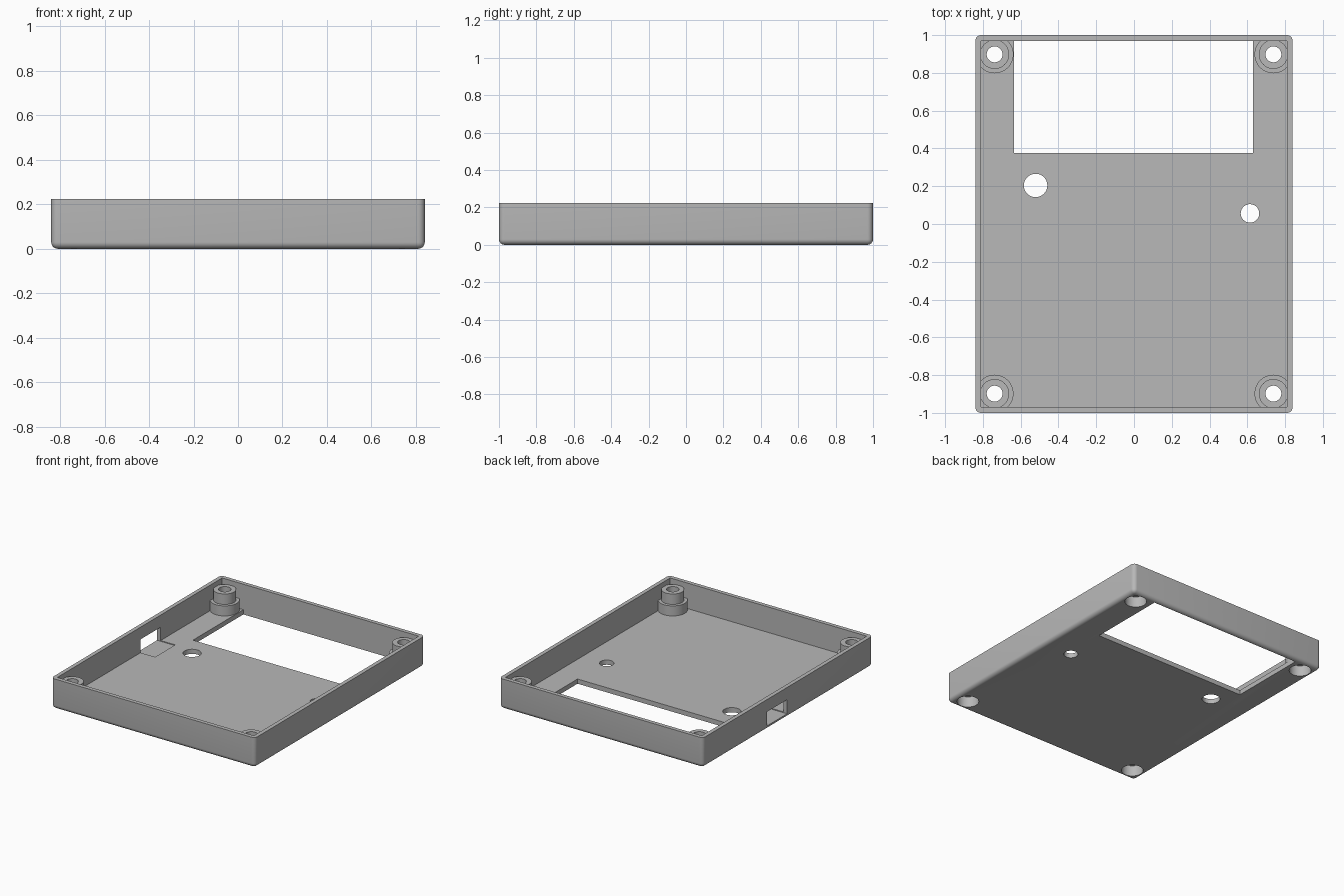
import bpy
import bmesh
import math
from mathutils import Vector

if "Cube" in bpy.data.objects:
    bpy.data.objects.remove(bpy.data.objects["Cube"], do_unlink=True)

# Overall sizes
HX, HY, HEIGHT = 0.84, 1.0, 0.225
WALL, FLOOR, ROUND = 0.03, 0.035, 0.03
POST_X, POST_Y = 0.738, 0.898

grey = bpy.data.materials.new("grey_plastic")
grey.use_nodes = True
grey.diffuse_color = (0.48, 0.48, 0.48, 1)
grey.node_tree.nodes["Principled BSDF"].inputs["Base Color"].default_value = (0.48, 0.48, 0.48, 1)


def to_object(name, bm):
    mesh = bpy.data.meshes.new(name)
    bm.to_mesh(mesh)
    bm.free()
    mesh.materials.append(grey)
    obj = bpy.data.objects.new(name, mesh)
    bpy.context.scene.collection.objects.link(obj)
    return obj


def box(name, low, high, rounding=0):
    low, high = Vector(low), Vector(high)
    bm = bmesh.new()
    bmesh.ops.create_cube(bm, size=1)
    for v in bm.verts:
        v.co = (low + high) / 2 + v.co * (high - low)
    if rounding:
        # Round every edge except those of the open rim
        edges = [e for e in bm.edges if min(v.co.z for v in e.verts) < high.z - 0.001]
        bmesh.ops.bevel(bm, geom=edges, offset=rounding, segments=6,
                        profile=0.5, affect='EDGES', clamp_overlap=True)
    return to_object(name, bm)


def cylinder(name, x, y, z0, z1, radius):
    bm = bmesh.new()
    bmesh.ops.create_cone(bm, cap_ends=True, segments=48, radius1=radius,
                          radius2=radius, depth=z1 - z0)
    bmesh.ops.translate(bm, verts=bm.verts, vec=(x, y, (z0 + z1) / 2))
    return to_object(name, bm)


def combine(target, tool, operation):
    mod = target.modifiers.new(operation.title(), 'BOOLEAN')
    mod.operation, mod.solver, mod.object = operation, 'EXACT', tool
    bpy.context.view_layer.objects.active = target
    bpy.ops.object.modifier_apply(modifier=mod.name)
    bpy.data.objects.remove(tool, do_unlink=True)


# Rounded tray with an open top
shell = box("enclosure_shell", (-HX, -HY, 0), (HX, HY, HEIGHT), ROUND)
combine(shell, box("cavity", (WALL - HX, WALL - HY, FLOOR),
                   (HX - WALL, HY - WALL, HEIGHT + 0.1)), 'DIFFERENCE')

# Display window, cut up to the back wall
combine(shell, box("window", (-0.635, 0.377, -0.1), (0.63, HY - WALL, FLOOR + 0.02)), 'DIFFERENCE')

# Stepped screw posts merged into the corners
corners = [(sx * POST_X, sy * POST_Y) for sx in (-1, 1) for sy in (-1, 1)]
for x, y in corners:
    combine(shell, cylinder("post_base", x, y, 0.031, 0.11, 0.1), 'UNION')
    combine(shell, cylinder("post", x, y, 0.033, 0.188, 0.077), 'UNION')

# Screw holes with wide recesses for the heads underneath
for x, y in corners:
    combine(shell, cylinder("screw_hole", x, y, -0.1, 0.3, 0.042), 'DIFFERENCE')
    combine(shell, cylinder("head_recess", x, y, -0.1, 0.08, 0.075), 'DIFFERENCE')

# Button hole and indicator hole in the floor
combine(shell, cylinder("button_hole", -0.521, 0.204, -0.1, 0.1, 0.062), 'DIFFERENCE')
combine(shell, cylinder("indicator_hole", 0.614, 0.056, -0.1, 0.1, 0.049), 'DIFFERENCE')

# Connector opening in the side wall, slightly sunk into the floor
combine(shell, box("connector_slot", (-0.95, 0.01, 0.029), (-0.69, 0.247, 0.134)), 'DIFFERENCE')

# Smooth rounds, crisp edges
bpy.ops.object.select_all(action='DESELECT')
shell.select_set(True)
bpy.context.view_layer.objects.active = shell
bpy.ops.object.shade_smooth_by_angle(angle=math.radians(30))
